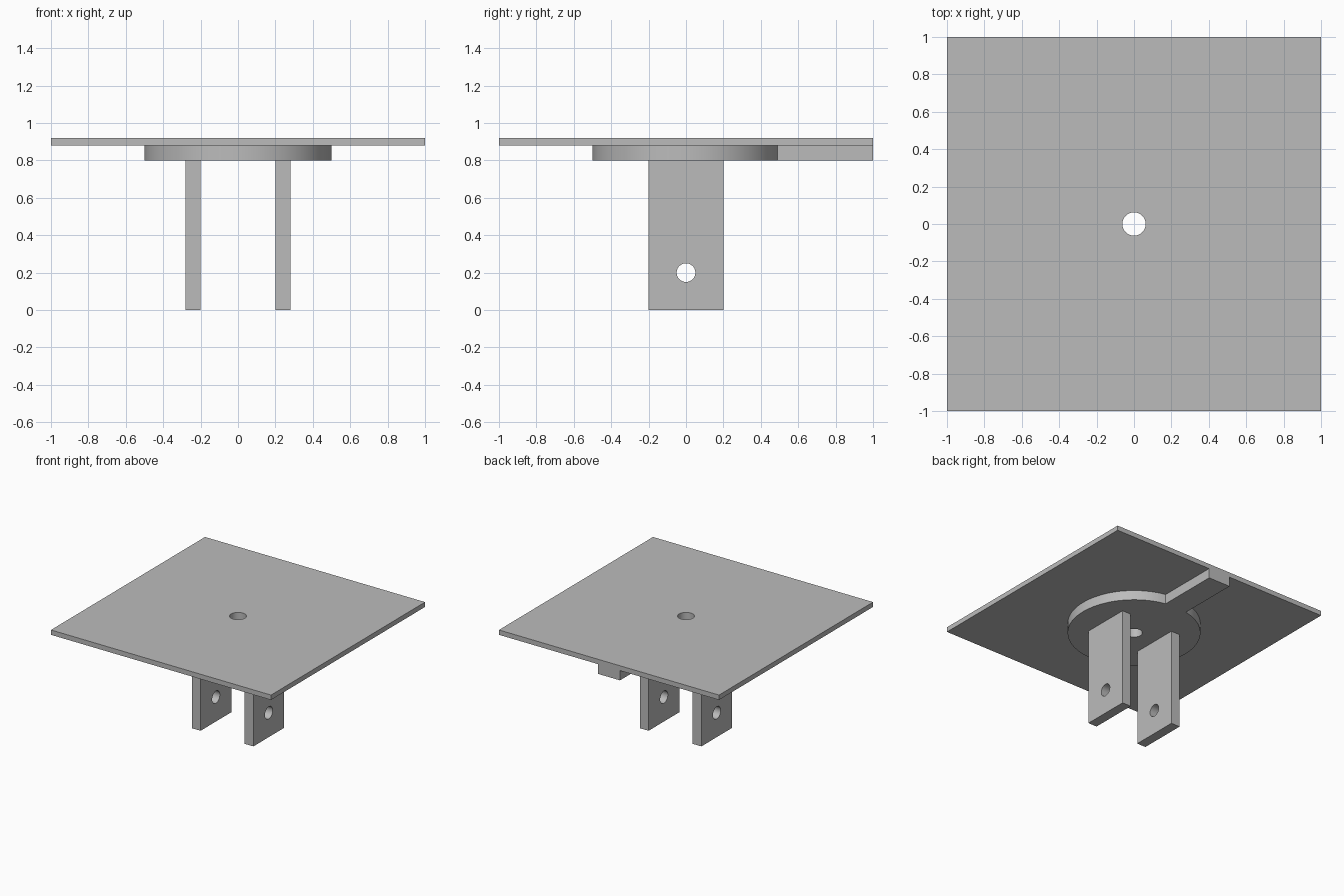
import bpy
import math

cube = bpy.data.objects.get("Cube")
if cube:
    bpy.data.objects.remove(cube, do_unlink=True)

GREY = (0.5, 0.5, 0.5, 1)
grey = bpy.data.materials.new("plain_grey")
grey.use_nodes = True
grey.diffuse_color = GREY
grey.node_tree.nodes["Principled BSDF"].inputs["Base Color"].default_value = GREY


def finish(name):
    ob = bpy.context.object
    ob.name = name
    bpy.ops.object.transform_apply(location=False, rotation=True, scale=True)
    ob.data.materials.append(grey)
    return ob


def box(name, size, centre):
    bpy.ops.mesh.primitive_cube_add(size=1, location=centre)
    bpy.context.object.scale = size
    return finish(name)


def cylinder(name, radius, depth, centre, rotation=(0, 0, 0), sides=64):
    bpy.ops.mesh.primitive_cylinder_add(vertices=sides, radius=radius, depth=depth,
                                        location=centre, rotation=rotation)
    return finish(name)


def combine(target, tool, operation):
    """Apply a boolean and remove the tool object."""
    mod = target.modifiers.new(operation.lower(), "BOOLEAN")
    mod.operation = operation
    mod.solver = "EXACT"
    mod.object = tool
    tool.hide_render = True
    bpy.ops.object.select_all(action="DESELECT")
    bpy.context.view_layer.objects.active = target
    target.select_set(True)
    bpy.ops.object.modifier_apply(modifier=mod.name)
    bpy.data.objects.remove(tool, do_unlink=True)


def smooth(ob):
    bpy.ops.object.select_all(action="DESELECT")
    bpy.context.view_layer.objects.active = ob
    ob.select_set(True)
    bpy.ops.object.shade_smooth_by_angle(angle=math.radians(30))


# Square top plate and the round mount with its arm to the back edge
top_plate = box("top_plate", (2, 2, 0.04), (0, 0, 0.90))
mount = cylinder("round_mount", 0.5, 0.08, (0, 0, 0.84), sides=96)
arm = box("mount_arm", (0.2, 0.7, 0.08), (0, 0.65, 0.84))
combine(mount, arm, "UNION")

# Central hole through plate and mount
for part in (top_plate, mount):
    combine(part, cylinder("centre_cutter", 0.0625, 0.5, (0, 0, 0.86)), "DIFFERENCE")
    smooth(part)

# Pair of legs with a cross hole for a pin
for side, x in (("left", 0.24), ("right", -0.24)):
    leg = box(side + "_leg", (0.08, 0.4, 0.8), (x, 0, 0.4))
    pin = cylinder("pin_cutter", 0.05, 0.3, (x, 0, 0.2), (0, math.pi / 2, 0))
    combine(leg, pin, "DIFFERENCE")
    smooth(leg)
